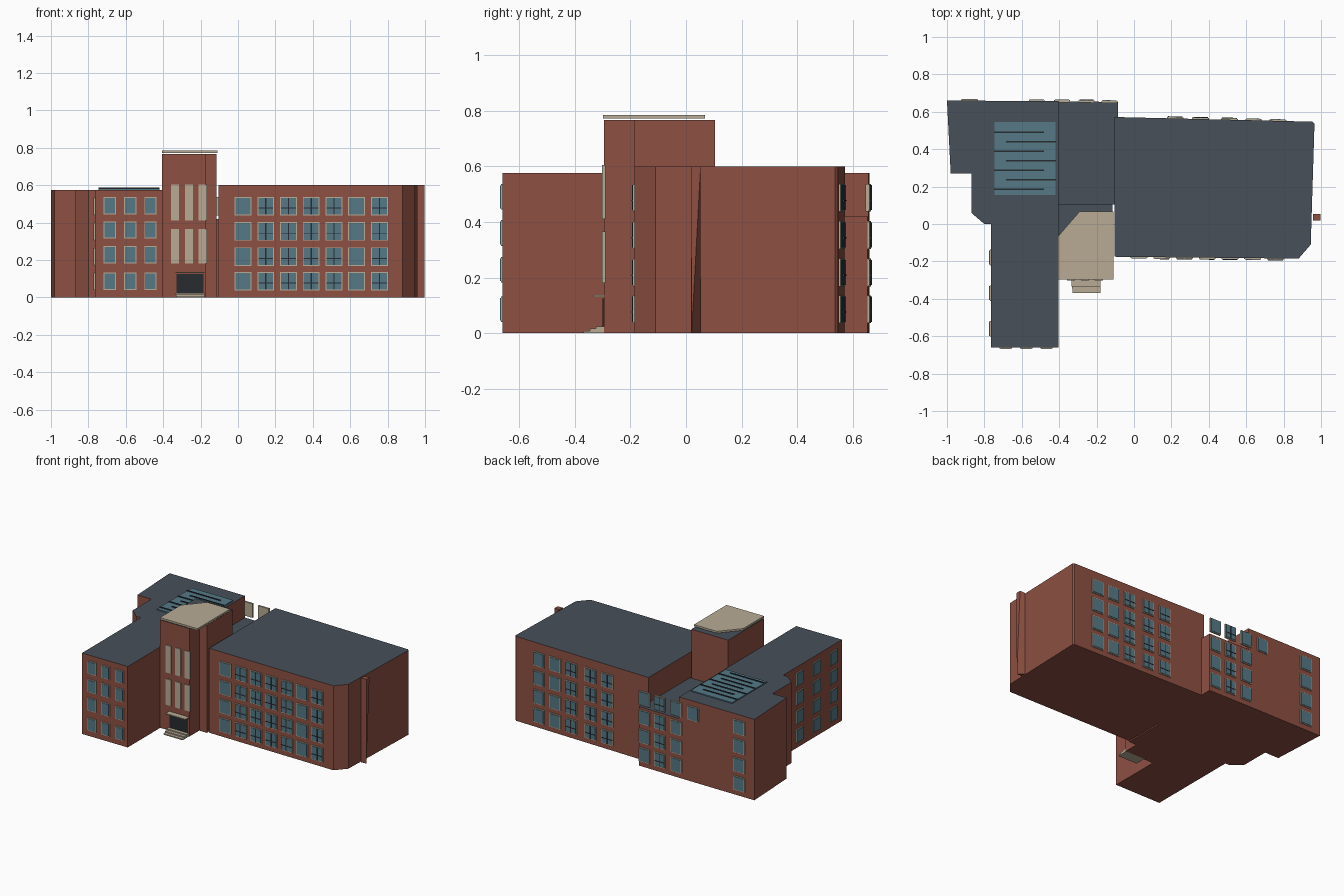
import bpy, bmesh, math
from mathutils import Matrix, Vector

if "Cube" in bpy.data.objects:
    bpy.data.objects.remove(bpy.data.objects["Cube"])


def mat(name, rgb):
    m = bpy.data.materials.new(name)
    m.diffuse_color = (*rgb, 1)
    m.use_nodes = True
    m.node_tree.nodes["Principled BSDF"].inputs["Base Color"].default_value = m.diffuse_color
    return m


BRICK = mat("brick", (0.27, 0.08, 0.055))
ROOF = mat("roof_slate", (0.065, 0.08, 0.10))
GLASS = mat("glass", (0.09, 0.19, 0.24))
TRIM = mat("tan_trim", (0.48, 0.41, 0.30))
DARK = mat("dark_metal", (0.02, 0.025, 0.03))


def finish(name, bm, mats):
    bmesh.ops.recalc_face_normals(bm, faces=bm.faces[:])
    me = bpy.data.meshes.new(name)
    bm.to_mesh(me)
    bm.free()
    for m in mats:
        me.materials.append(m)
    ob = bpy.data.objects.new(name, me)
    bpy.context.collection.objects.link(ob)
    return ob


def prism(name, pts, z0, z1, side=BRICK, top=ROOF):
    """Extruded footprint with its own roof material."""
    bm = bmesh.new()
    base = bm.faces.new([bm.verts.new((x, y, z0)) for x, y in pts])
    geo = bmesh.ops.extrude_face_region(bm, geom=[base])["geom"]
    for g in geo:
        if isinstance(g, bmesh.types.BMVert):
            g.co.z = z1
        elif isinstance(g, bmesh.types.BMFace):
            g.material_index = 1
    return finish(name, bm, [side, top])


def add_box(bm, M, c, size, mi):
    T = M @ Matrix.Translation(c) @ Matrix.Diagonal((*size, 1))
    vs = bmesh.ops.create_cube(bm, size=1, matrix=T)["verts"]
    for f in {f for v in vs for f in v.link_faces}:
        f.material_index = mi


def box(name, x0, x1, y0, y1, z0, z1, m):
    return prism(name, [(x0, y0), (x1, y0), (x1, y1), (x0, y1)], z0, z1, m, m)


def windows(name, p0, p1, dists, rows, w, h, bars=()):
    """Grid of framed windows on the wall p0->p1 (outside lies to its right)."""
    bm = bmesh.new()
    d = Vector(p1) - Vector(p0)
    rot = Matrix.Rotation(math.atan2(d.y, d.x), 4, 'Z')
    M = Matrix.Translation((p0[0], p0[1], 0)) @ rot
    for i, s in enumerate(dists):
        for z in rows:
            add_box(bm, M, (s, 0, z), (w, 0.012, h), 1)
            add_box(bm, M, (s, -0.002, z), (w - 0.01, 0.014, h - 0.01), 0)
            if i in bars:
                add_box(bm, M, (s, -0.004, z), (0.006, 0.014, h - 0.01), 2)
                add_box(bm, M, (s, -0.004, z - 0.01), (w - 0.01, 0.014, 0.005), 2)
    return finish(name, bm, [GLASS, TRIM, DARK])


# Building masses
prism("left_wing", [(-1, 0.66), (-0.98, 0.27), (-0.87, 0.27), (-0.87, 0.06), (-0.80, 0),
                    (-0.765, 0), (-0.765, -0.66), (-0.405, -0.66), (-0.405, 0.657)], 0, 0.575)
prism("right_wing", [(-0.105, -0.175), (0.88, -0.185), (0.945, -0.11), (0.965, 0.535),
                     (0.955, 0.547), (-0.105, 0.572)], 0, 0.60)
prism("link_block", [(-0.405, 0.105), (-0.085, 0.105), (-0.085, 0.652), (-0.405, 0.657)], 0, 0.42)
prism("tower", [(-0.405, -0.295), (-0.175, -0.295), (-0.175, -0.185), (-0.115, -0.185),
                (-0.115, 0.105), (-0.405, 0.105)], 0, 0.767)
prism("tower_roof_slab", [(-0.405, -0.298), (-0.11, -0.298), (-0.11, 0.068),
                          (-0.29, 0.068), (-0.405, -0.065)], 0.772, 0.785, TRIM, TRIM)

# Slender crossed fin on the right end wall
bm = bmesh.new()
add_box(bm, Matrix(), (0.977, 0.035, 0.30), (0.04, 0.035, 0.60), 0)
for v in bm.verts:
    if v.co.x > 0.98 and v.co.z < 0.1:
        v.co.y = 0.02
finish("end_wall_fin", bm, [BRICK])

# Windows, wall by wall
ROWS = [0.086, 0.218, 0.353, 0.487]
windows("right_wing_front_windows", (-0.105, -0.175), (0.88, -0.185),
        [0.132 + 0.1215 * i for i in range(7)], ROWS, 0.09, 0.10, (1, 2, 3, 4, 6))
windows("left_wing_front_windows", (-0.765, -0.66), (-0.405, -0.66),
        [0.08, 0.188, 0.297], [0.086, 0.228, 0.36, 0.49], 0.066, 0.092)
windows("right_wing_back_windows", (0.955, 0.547), (-0.105, 0.572),
        [0.185, 0.315, 0.445, 0.60, 0.735], ROWS, 0.09, 0.10, (2, 3, 4))
windows("link_back_windows", (-0.085, 0.652), (-0.405, 0.657),
        [0.045, 0.17, 0.30], ROWS, 0.085, 0.10, (1,))
windows("left_wing_back_windows", (-0.405, 0.657), (-1, 0.66), [0.475], ROWS, 0.09, 0.10)
windows("left_wing_upper_back_window", (-0.405, 0.657), (-1, 0.66), [0.115], [0.487], 0.085, 0.10)
windows("left_wing_side_windows", (-0.765, 0), (-0.765, -0.66),
        [0.18, 0.37, 0.56], ROWS, 0.085, 0.095)

# Tall tan panels on the tower front
for n, x in enumerate((-0.337, -0.262, -0.188)):
    for level, z0, z1 in (("lower", 0.18, 0.365), ("upper", 0.41, 0.605)):
        box(f"tower_panel_{level}_{n}", x - 0.022, x + 0.022, -0.302, -0.29, z0, z1, TRIM)

# Entrance: glass door, canopy and steps
box("entrance_glass", -0.33, -0.185, -0.300, -0.29, 0.015, 0.125, DARK)
box("entrance_canopy", -0.335, -0.178, -0.335, -0.29, 0.13, 0.137, TRIM)
for i in range(3):
    box(f"entrance_step_{i}", -0.335 + 0.003 * (2 - i), -0.178, -0.368 + 0.022 * i, -0.29,
        0.008 * i, 0.008 * (i + 1), TRIM)

# Rooftop skylight with slats
box("skylight_glass", -0.745, -0.42, 0.155, 0.545, 0.57, 0.583, GLASS)
for i in range(7):
    y = 0.185 + 0.051 * i
    x0 = -0.745 + (0.06 if i % 2 else 0)
    box(f"skylight_slat_{i}", x0, x0 + 0.265, y - 0.004, y + 0.004, 0.58, 0.588, DARK)
